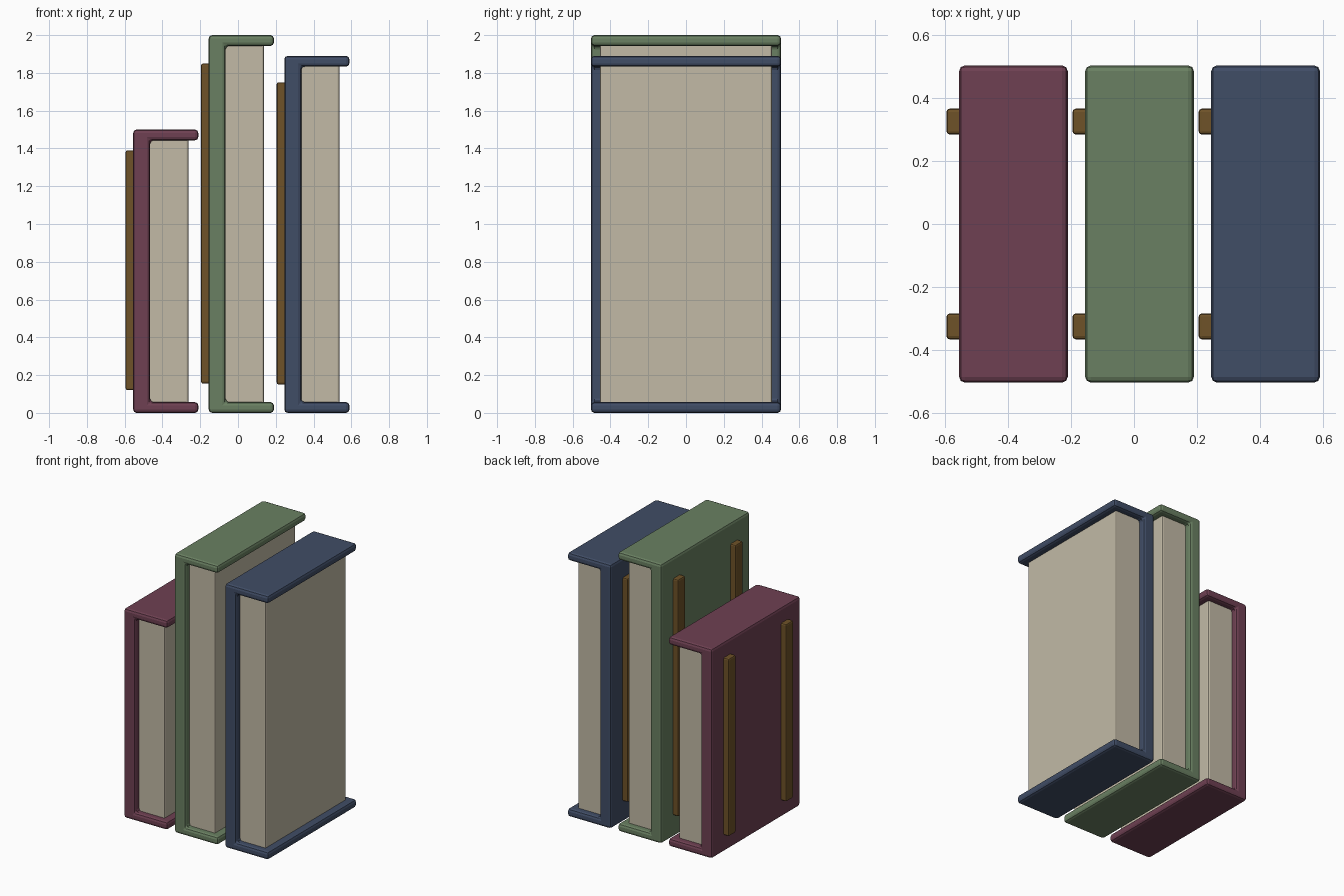
import bpy, bmesh

if "Cube" in bpy.data.objects:
    bpy.data.objects.remove(bpy.data.objects["Cube"])


def material(name, rgb):
    m = bpy.data.materials.new(name)
    m.diffuse_color = (*rgb, 1)
    m.use_nodes = True
    m.node_tree.nodes["Principled BSDF"].inputs["Base Color"].default_value = m.diffuse_color
    return m


PAPER = material("cream_paper", (0.54, 0.49, 0.38))
BAND = material("brown_leather", (0.156, 0.084, 0.021))


def prism(name, outline, y0, y1, mat, bevel, segments=2):
    """Extrude an xz outline along y and round its edges."""
    bm = bmesh.new()
    face = bm.faces.new([bm.verts.new((x, y0, z)) for x, z in outline])
    ext = bmesh.ops.extrude_face_region(bm, geom=[face])
    verts = [g for g in ext["geom"] if isinstance(g, bmesh.types.BMVert)]
    bmesh.ops.translate(bm, verts=verts, vec=(0, y1 - y0, 0))
    bmesh.ops.recalc_face_normals(bm, faces=bm.faces)
    mesh = bpy.data.meshes.new(name)
    bm.to_mesh(mesh)
    bm.free()
    mesh.materials.append(mat)
    ob = bpy.data.objects.new(name, mesh)
    bpy.context.collection.objects.link(ob)
    mod = ob.modifiers.new("rounded_edges", "BEVEL")
    mod.width = bevel
    mod.segments = segments
    mod.limit_method = "ANGLE"
    return ob


def rect(x0, x1, z0, z1):
    return [(x0, z0), (x1, z0), (x1, z1), (x0, z1)]


def book(name, cx, height, band_z0, band_z1, mat):
    left, inner, right, t = cx - 0.155, cx - 0.065, cx + 0.19, 0.057
    # C-shaped cover: spine plus top and bottom boards
    prism(name + "_cover",
          [(left, 0), (right, 0), (right, t), (inner, t),
           (inner, height - t), (right, height - t), (right, height), (left, height)],
          -0.503, 0.503, mat, 0.018)
    # Page block, slightly sunk into the cover
    prism(name + "_pages", rect(inner - 0.02, cx + 0.137, t - 0.015, height - t + 0.015),
          -0.455, 0.455, PAPER, 0.01)
    # Two raised strips on the spine
    for side, y in (("front", -0.325), ("back", 0.325)):
        prism(f"{name}_{side}_strip", rect(cx - 0.195, left + 0.02, band_z0, band_z1),
              y - 0.041, y + 0.041, BAND, 0.01)


book("short_book", -0.4, 1.5, 0.12, 1.39, material("burgundy", (0.156, 0.051, 0.084)))
book("tall_book", 0.0, 2.0, 0.155, 1.85, material("sage_green", (0.144, 0.216, 0.122)))
book("medium_book", 0.4, 1.89, 0.15, 1.75, material("navy_blue", (0.051, 0.074, 0.133)))
